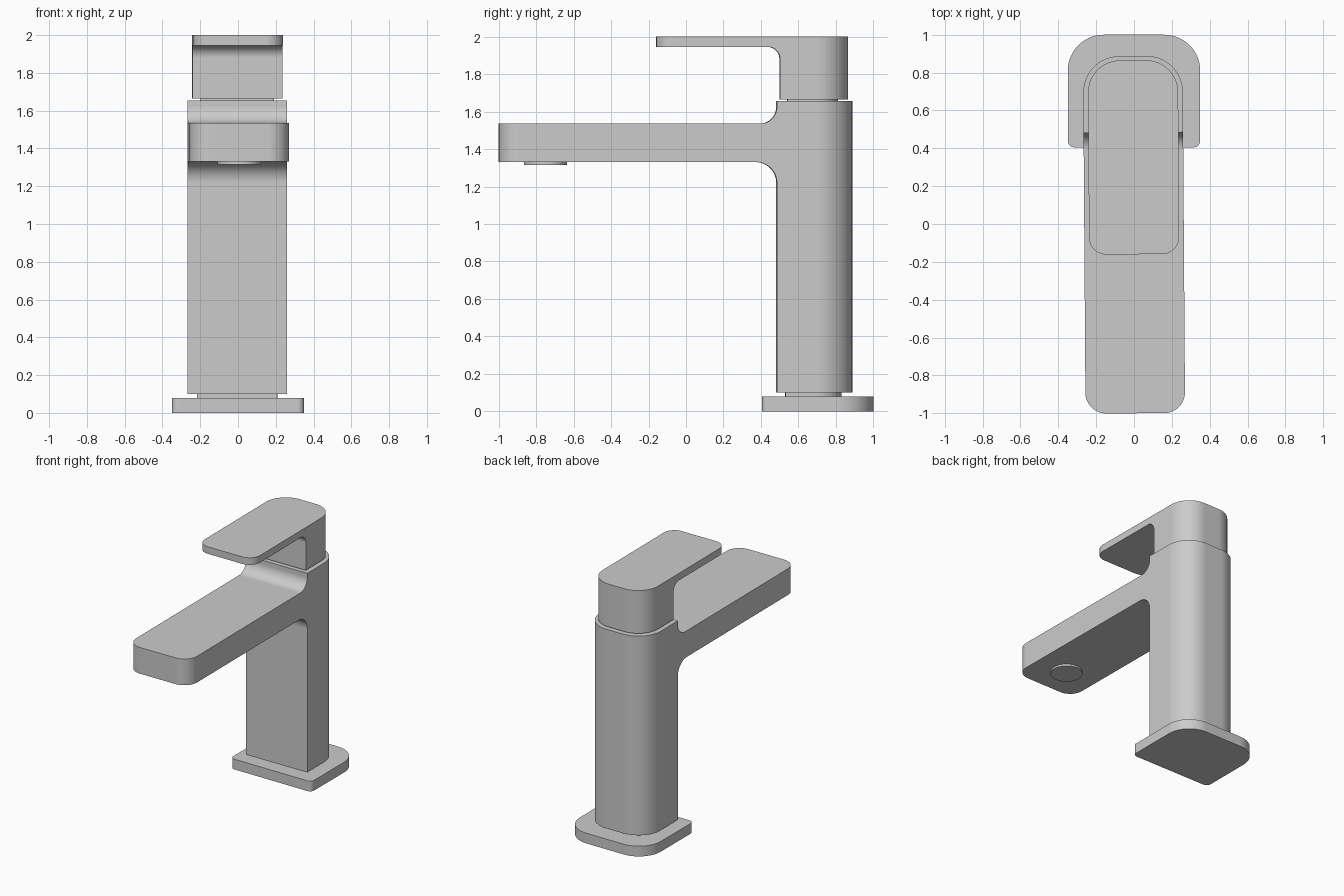
import bpy
import bmesh
import math
from mathutils import Vector

if "Cube" in bpy.data.objects:
    bpy.data.objects.remove(bpy.data.objects["Cube"], do_unlink=True)

# One satin grey metal for everything
metal = bpy.data.materials.new("satin_grey")
metal.use_nodes = True
GREY = (0.6, 0.6, 0.6, 1.0)
metal.diffuse_color = GREY
metal.node_tree.nodes["Principled BSDF"].inputs["Base Color"].default_value = GREY

TWIST = math.radians(0.4)  # spout and handle sit turned very slightly on the base


def outline(corners, steps=14):
    """Closed outline from (u, v, radius) corners, each rounded by its radius."""
    pts = []
    for i, (u, v, r) in enumerate(corners):
        p = Vector((u, v))
        if r == 0:
            pts.append(p)
            continue
        a = (Vector(corners[i - 1][:2]) - p).normalized()
        b = (Vector(corners[(i + 1) % len(corners)][:2]) - p).normalized()
        centre = p + (a + b) * r  # right-angled corners
        for k in range(steps + 1):
            t = k / steps * math.pi / 2
            pts.append(centre - b * r * math.cos(t) - a * r * math.sin(t))
    return pts


def plan(half_w, front, back, r_front, r_back):
    """Symmetrical footprint with its own front and back corner radii."""
    return outline([(-half_w, front, r_front), (half_w, front, r_front),
                    (half_w, back, r_back), (-half_w, back, r_back)])


def prism(name, pts, lo, hi, axis="Z", turn=0.0):
    """Extrude an outline along Z (points are x, y) or X (points are y, z)."""
    def place(p, d):
        return (p.x, p.y, d) if axis == "Z" else (d, p.x, p.y)
    bm = bmesh.new()
    low = [bm.verts.new(place(p, lo)) for p in pts]
    high = [bm.verts.new(place(p, hi)) for p in pts]
    bm.faces.new(low[::-1])
    bm.faces.new(high)
    for i in range(len(pts)):
        j = (i + 1) % len(pts)
        bm.faces.new((low[i], low[j], high[j], high[i]))
    bmesh.ops.recalc_face_normals(bm, faces=bm.faces)
    mesh = bpy.data.meshes.new(name)
    bm.to_mesh(mesh)
    bm.free()
    mesh.materials.append(metal)
    obj = bpy.data.objects.new(name, mesh)
    bpy.context.collection.objects.link(obj)
    obj.rotation_euler.z = turn
    return obj


def activate(obj):
    bpy.ops.object.select_all(action="DESELECT")
    obj.select_set(True)
    bpy.context.view_layer.objects.active = obj


def finish(obj):
    """Smooth the curved walls and keep flat faces flat."""
    activate(obj)
    bpy.ops.object.shade_smooth_by_angle(angle=math.radians(30))
    mod = obj.modifiers.new("Flat faces", "WEIGHTED_NORMAL")
    mod.keep_sharp = True


def profiled(name, side, footprint, z_lo, z_hi):
    """Side profile trimmed to a rounded footprint."""
    obj = prism(name, side, -0.5, 0.5, "X", TWIST)
    cutter = prism(name + "_cutter", footprint, z_lo - 0.2, z_hi + 0.2, "Z", TWIST)
    cutter.hide_render = True
    mod = obj.modifiers.new("Trim", "BOOLEAN")
    mod.operation = "INTERSECT"
    mod.solver = "EXACT"
    mod.object = cutter
    activate(obj)
    bpy.ops.object.modifier_apply(modifier=mod.name)
    bpy.data.objects.remove(cutter, do_unlink=True)
    finish(obj)
    return obj


# Base plate
finish(prism("base_plate", plan(0.35, 0.405, 1.0, 0.035, 0.19), 0.0, 0.08))

# Recessed necks below the column and below the handle
finish(prism("lower_neck", plan(0.213, 0.53, 0.83, 0.01, 0.14), 0.07, 0.11, turn=TWIST))
finish(prism("upper_neck", plan(0.195, 0.54, 0.81, 0.01, 0.12), 1.645, 1.68, turn=TWIST))

# Column and spout in one piece, filleted where they meet
body_side = outline([
    (0.483, 0.10, 0), (1.1, 0.10, 0), (1.1, 1.655, 0), (0.483, 1.655, 0),
    (0.483, 1.535, 0.09), (-1.1, 1.535, 0), (-1.1, 1.33, 0), (0.483, 1.33, 0.11)])
profiled("column_and_spout", body_side,
         plan(0.263, -1.0, 0.887, 0.11, 0.19), 0.10, 1.655)

# Handle block and lever
handle_side = outline([
    (0.50, 1.665, 0), (1.1, 1.665, 0), (1.1, 2.0, 0),
    (-0.4, 2.0, 0), (-0.4, 1.945, 0), (0.50, 1.945, 0.065)])
profiled("handle", handle_side,
         plan(0.238, -0.16, 0.865, 0.09, 0.17), 1.665, 2.0)

# Round water outlet under the spout tip
ring = [Vector((0.006 + 0.115 * math.cos(k * math.tau / 48),
                -0.75 + 0.115 * math.sin(k * math.tau / 48))) for k in range(48)]
finish(prism("water_outlet", ring, 1.315, 1.34))
